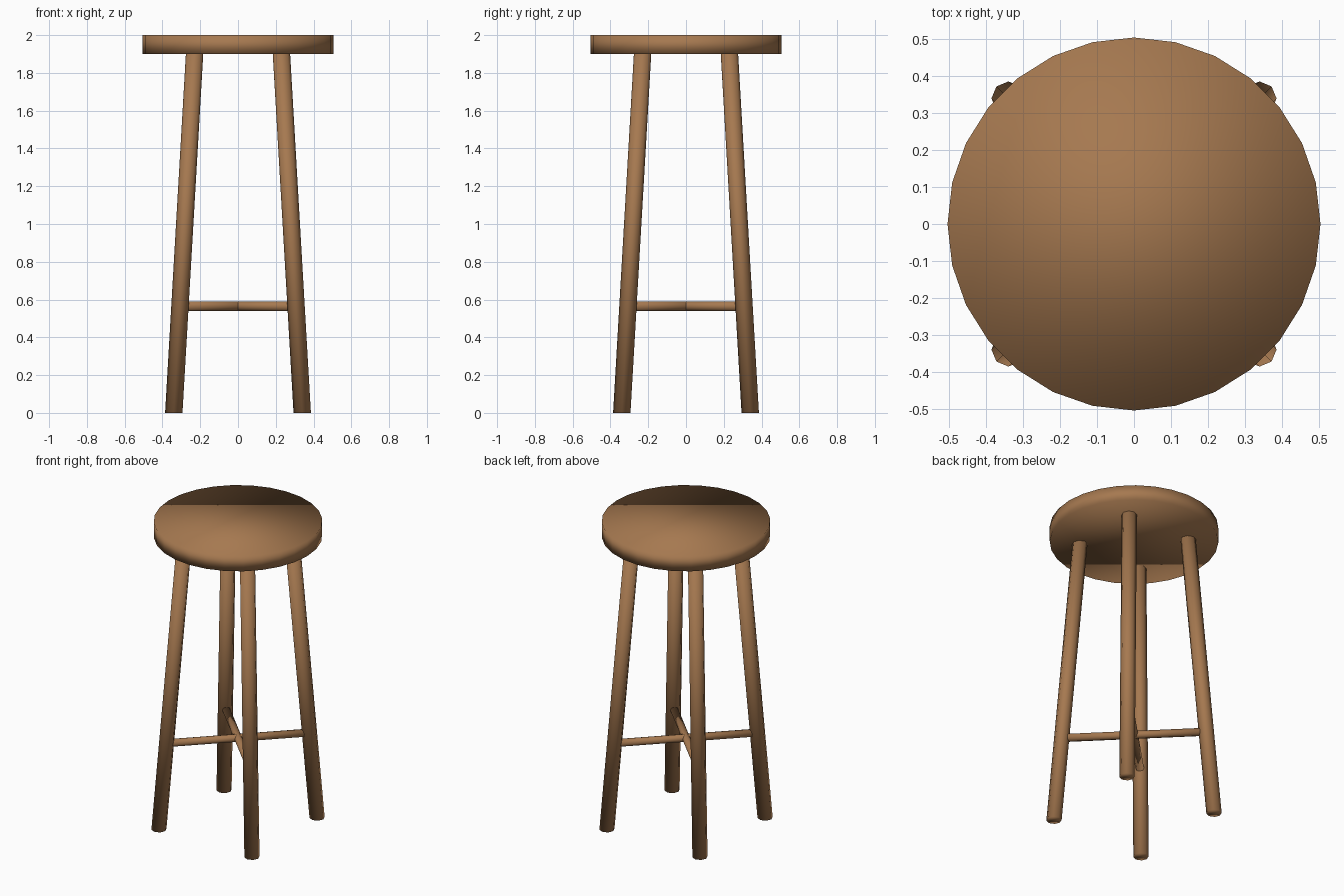
import bpy, bmesh
from mathutils import Matrix, Vector
from math import pi

if "Cube" in bpy.data.objects:
    bpy.data.objects.remove(bpy.data.objects["Cube"])

wood = bpy.data.materials.new("wood")
wood.diffuse_color = (0.38, 0.19, 0.08, 1)
wood.use_nodes = True
wood.node_tree.nodes["Principled BSDF"].inputs["Base Color"].default_value = wood.diffuse_color


def cylinder(name, sides, radius, depth, transform):
    """Smooth shaded capped cylinder placed by a matrix."""
    bm = bmesh.new()
    bmesh.ops.create_cone(bm, cap_ends=True, segments=sides, radius1=radius,
                          radius2=radius, depth=depth, matrix=transform)
    for f in bm.faces:
        f.smooth = True
    mesh = bpy.data.meshes.new(name)
    bm.to_mesh(mesh)
    bm.free()
    mesh.materials.append(wood)
    obj = bpy.data.objects.new(name, mesh)
    bpy.context.collection.objects.link(obj)
    return obj


SEAT_BOTTOM, FOOT, TOP = 1.9, 0.34, 0.23

# Round seat
cylinder("seat", 28, 0.505, 0.1, Matrix.Translation((0, 0, 1.95)))

# Four splayed legs, sheared so the feet stay flat on the floor
slope = (TOP - FOOT) / SEAT_BOTTOM
mid = (TOP + FOOT) / 2
for depth_name, sy in (("front", -1), ("back", 1)):
    for side_name, sx in (("left", -1), ("right", 1)):
        shear = Matrix(((1, 0, sx * slope, sx * mid),
                        (0, 1, sy * slope, sy * mid),
                        (0, 0, 1, SEAT_BOTTOM / 2),
                        (0, 0, 0, 1)))
        cylinder(f"{depth_name}_{side_name}_leg", 8, 0.046, SEAT_BOTTOM, shear)

# Two crossed diagonal stretchers between opposite legs
z = 0.565
reach = FOOT + slope * z
for name, sy in (("stretcher_a", 1), ("stretcher_b", -1)):
    direction = Vector((1, sy, 0))
    turn = direction.to_track_quat('Z', 'Y').to_matrix().to_4x4()
    cylinder(name, 8, 0.025, 2 * reach * direction.length,
             Matrix.Translation((0, 0, z)) @ turn)
